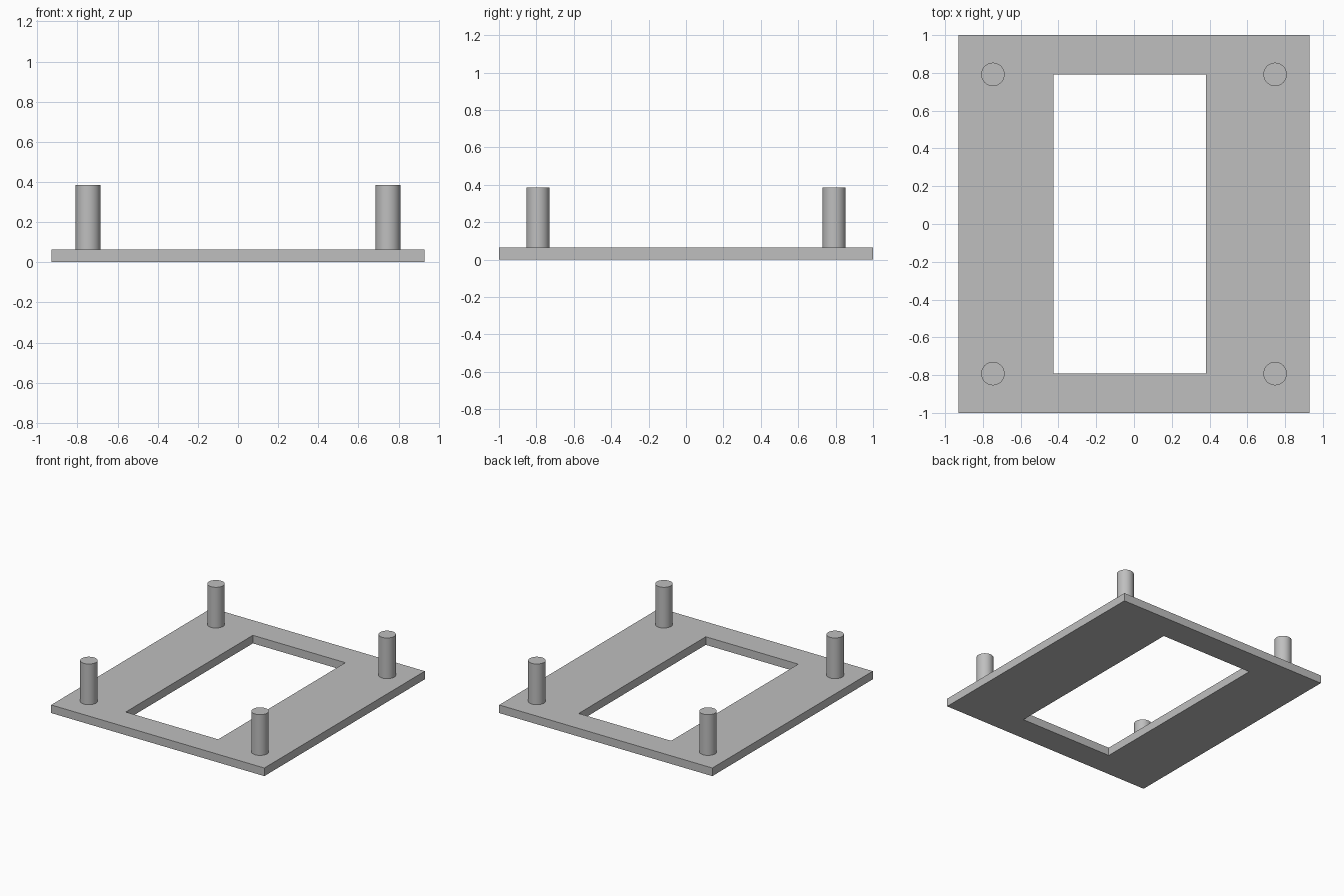
import bpy
import bmesh

cube = bpy.data.objects.get("Cube")
if cube:
    bpy.data.objects.remove(cube, do_unlink=True)

PLATE_TOP = 0.064
POST_TOP = 0.385
POST_RADIUS = 0.062

# Single plain grey for every part
grey = bpy.data.materials.new("plain grey")
grey.use_nodes = True
colour = (0.52, 0.52, 0.52, 1)
grey.diffuse_color = colour
grey.node_tree.nodes["Principled BSDF"].inputs["Base Color"].default_value = colour


def rectangle(bm, x0, x1, y0, y1):
    corners = ((x0, y0), (x1, y0), (x1, y1), (x0, y1))
    return [bm.verts.new((x, y, 0)) for x, y in corners]


# Base plate: rectangular ring with a slightly off-centre window
bm = bmesh.new()
outer = rectangle(bm, -0.93, 0.93, -1, 1)
inner = rectangle(bm, -0.425, 0.382, -0.792, 0.792)
for i in range(4):
    j = (i + 1) % 4
    bm.faces.new((outer[i], outer[j], inner[j], inner[i]))
result = bmesh.ops.extrude_face_region(bm, geom=bm.faces[:], use_keep_orig=True)
top = [v for v in result["geom"] if isinstance(v, bmesh.types.BMVert)]
bmesh.ops.translate(bm, verts=top, vec=(0, 0, PLATE_TOP))
bmesh.ops.recalc_face_normals(bm, faces=bm.faces[:])
mesh = bpy.data.meshes.new("base_plate")
bm.to_mesh(mesh)
bm.free()
mesh.materials.append(grey)
plate = bpy.data.objects.new("base_plate", mesh)
bpy.context.collection.objects.link(plate)

# Four round corner posts standing on the plate
for depth_name, y in (("front", -0.792), ("back", 0.792)):
    for side_name, x in (("right", -0.747), ("left", 0.747)):
        bpy.ops.mesh.primitive_cylinder_add(
            vertices=48, radius=POST_RADIUS, depth=POST_TOP - PLATE_TOP,
            location=(x, y, (POST_TOP + PLATE_TOP) / 2))
        post = bpy.context.object
        post.name = f"{depth_name}_{side_name}_post"
        post.data.materials.append(grey)
        bpy.ops.object.shade_smooth_by_angle()
